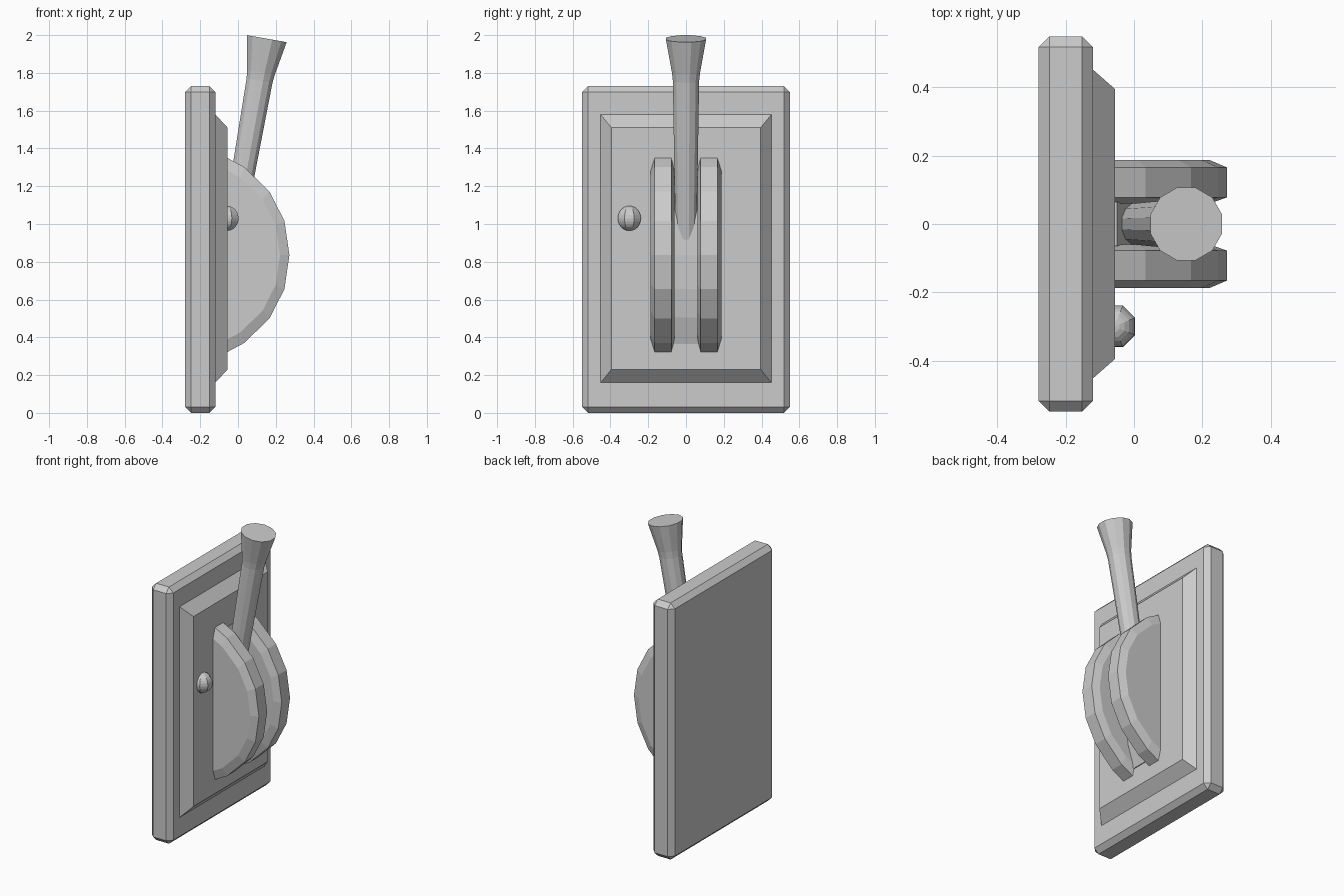
import bpy, math
from mathutils import Vector, Matrix

if "Cube" in bpy.data.objects:
    bpy.data.objects.remove(bpy.data.objects["Cube"])


def loft(name, rings):
    """Closed flat-shaded solid through equal-length rings of points."""
    n = len(rings[0])
    verts = [p for r in rings for p in r]
    faces = [tuple(range(n)), tuple(range(len(verts) - n, len(verts)))]
    for k in range(len(rings) - 1):
        for i in range(n):
            j = (i + 1) % n
            faces.append((k * n + i, k * n + j, (k + 1) * n + j, (k + 1) * n + i))
    me = bpy.data.meshes.new(name)
    me.from_pydata(verts, [], faces)
    ob = bpy.data.objects.new(name, me)
    bpy.context.collection.objects.link(ob)
    bpy.context.view_layer.objects.active = ob
    bpy.ops.object.select_all(action='DESELECT')
    ob.select_set(True)
    bpy.ops.object.mode_set(mode='EDIT')
    bpy.ops.mesh.select_all(action='SELECT')
    bpy.ops.mesh.normals_make_consistent(inside=False)
    bpy.ops.object.mode_set(mode='OBJECT')
    return ob


def rect(x, y, z0, z1):
    return [(x, -y, z0), (x, y, z0), (x, y, z1), (x, -y, z1)]


# wall plate with chamfered edges
bpy.ops.mesh.primitive_cube_add(size=1, location=(-0.20, 0, 0.865))
plate = bpy.context.object
plate.name = "wall_plate"
plate.scale = (0.16, 1.10, 1.73)
bpy.ops.object.transform_apply(location=False, scale=True)
bev = plate.modifiers.new("chamfer", 'BEVEL')
bev.width = 0.032
bev.segments = 1

# raised panel with sloped border
loft("raised_panel", [rect(-0.20, 0.452, 0.16, 1.58),
                      rect(-0.12, 0.452, 0.16, 1.58),
                      rect(-0.055, 0.395, 0.23, 1.51)])

# two rounded cheeks either side of the lever slot
MID = 0.836
half = [(0.272, 0.0), (0.246, 0.18), (0.167, 0.335), (0.034, 0.465),
        (-0.055, 0.513), (-0.14, 0.535)]


def arc(points):
    return [(x, -z) for x, z in reversed(points[1:])] + points


def cheek_ring(y, s):
    return [(-0.14 + (x + 0.14) * s, y, MID + z * s) for x, z in arc(half)]


for side, label in ((1, "left"), (-1, "right")):
    loft("cheek_" + label, [cheek_ring(side * y, s) for y, s in
                            ((0.06, 0.88), (0.078, 1), (0.166, 1), (0.187, 0.88))])

# curved floor of the slot
floor = [(0.025, 0.0), (0.018, 0.18), (-0.005, 0.33), (-0.05, 0.47), (-0.10, 0.475)]
loft("slot_floor", [[(x, y, MID + z) for x, z in arc(floor)] for y in (-0.065, 0.065)])

# leaning lever with flared grip
tilt = math.radians(10.0)
place = Matrix.Translation((0.153, 0, 1.981)) @ Matrix.Rotation(tilt, 4, 'Y')
lever = []
for h, r in ((-1.2, 0.055), (-0.70, 0.064), (-0.225, 0.072), (-0.18, 0.077), (0, 0.110)):
    lever.append([tuple(place @ Vector((r * math.cos(a), r * math.sin(a), h)))
                  for a in (2 * math.pi * (i + 0.5) / 12 for i in range(12))])
loft("lever", lever)

# small round stud beside the cheeks
bpy.ops.mesh.primitive_uv_sphere_add(segments=8, ring_count=12, radius=0.066,
                                     location=(-0.058, -0.30, 1.03),
                                     rotation=(0, 0, math.pi / 8))
bpy.context.object.name = "stud"
